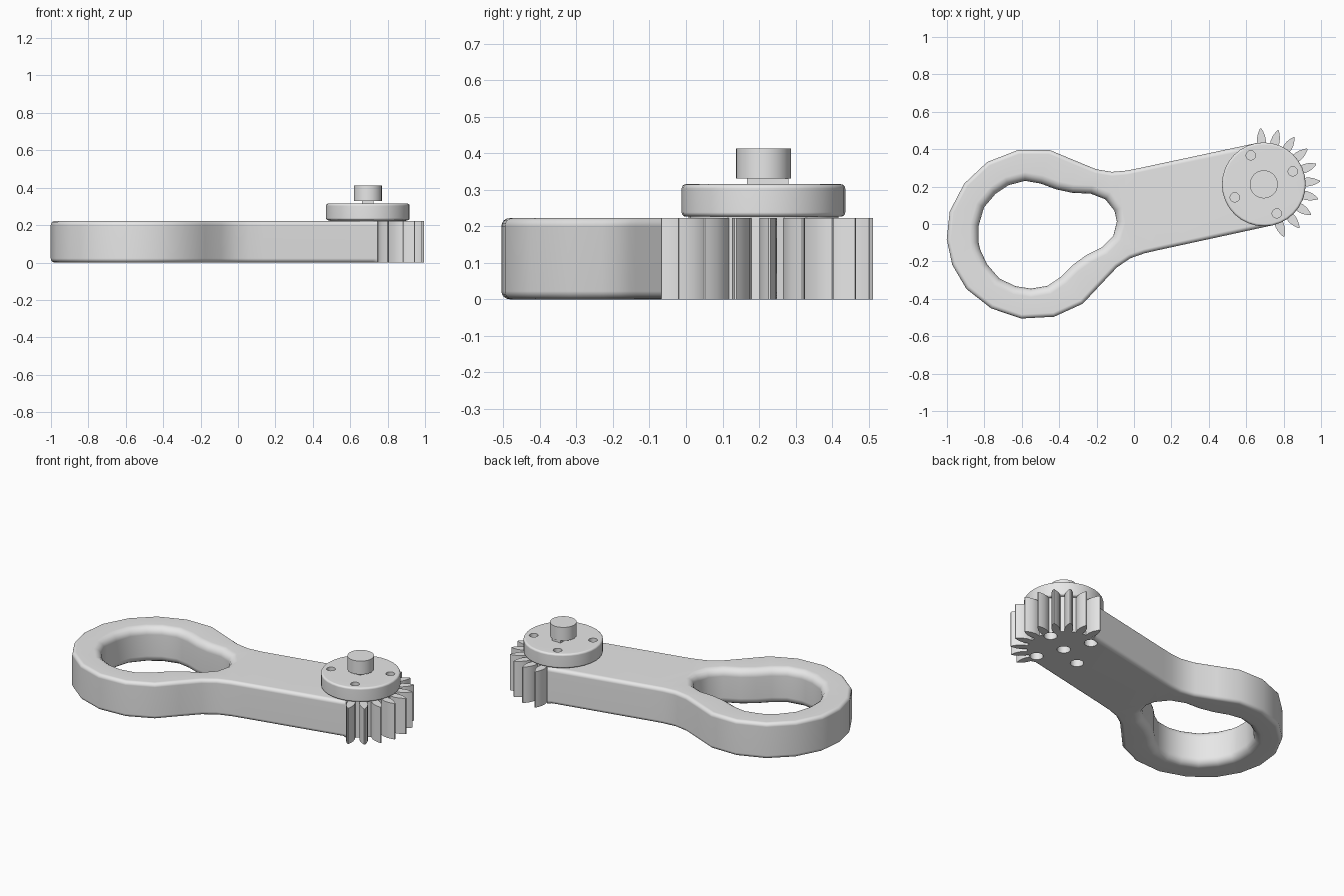
import bpy, bmesh
from math import sin, cos, pi, radians
from mathutils import Vector, Matrix

cube = bpy.data.objects.get("Cube")
if cube:
    bpy.data.objects.remove(cube)

PIVOT = Vector((0.694, 0.212, 0))
TILT = radians(12.15)
TOP = 0.222

grey = bpy.data.materials.new("plain grey")
grey.use_nodes = True
grey.diffuse_color = (0.8, 0.8, 0.8, 1)
grey.node_tree.nodes["Principled BSDF"].inputs["Base Color"].default_value = (0.8, 0.8, 0.8, 1)


def circle(radius, sides, center=(0, 0)):
    c = Vector(center)
    return [c + radius * Vector((cos(2 * pi * i / sides), sin(2 * pi * i / sides))) for i in range(sides)]


def offset(points, weights, distance):
    """Move a counter-clockwise outline inwards, with mitred corners."""
    out = []
    for i, p in enumerate(points):
        a = (p - points[i - 1]).normalized()
        b = (points[(i + 1) % len(points)] - p).normalized()
        n1, n2 = Vector((-a.y, a.x)), Vector((-b.y, b.x))
        out.append(p + (n1 + n2) / max(0.3, 1 + n1.dot(n2)) * distance * weights[i])
    return out


def plate(name, contours, low, high, tilt=TILT, steps=4):
    """Extrude contours (points, weights, bevel); negative bevels widen holes."""
    bm = bmesh.new()
    rims = {0: [], 1: []}
    for points, weights, bevel in contours:
        weights = weights or [1] * len(points)
        levels = [(low, 0), (high, 0)]
        if bevel:
            size = abs(bevel)
            arc = [(size * (1 - sin(pi / 2 * k / steps)), size * (1 - cos(pi / 2 * k / steps)))
                   for k in range(steps + 1)]
            levels = [(low + dz, inset) for dz, inset in reversed(arc)]
            levels += [(high - dz, inset) for dz, inset in arc]
        loops = []
        for z, inset in levels:
            flat = offset(points, weights, inset if bevel > 0 else -inset)
            loops.append([bm.verts.new((p.x, p.y, z)) for p in flat])
        n = len(points)
        for a, b in zip(loops, loops[1:]):
            for i in range(n):
                j = (i + 1) % n
                bm.faces.new((a[i], a[j], b[j], b[i]))
        for side, loop in ((0, loops[0]), (1, loops[-1])):
            rims[side] += [bm.edges.get((loop[i], loop[i - 1])) for i in range(n)]
    for side, rim in rims.items():
        bmesh.ops.triangle_fill(bm, edges=rim, use_beauty=True, normal=(0, 0, 1))
    bmesh.ops.recalc_face_normals(bm, faces=bm.faces)
    mesh = bpy.data.meshes.new(name)
    bm.to_mesh(mesh)
    bm.free()
    mesh.materials.append(grey)
    obj = bpy.data.objects.new(name, mesh)
    bpy.context.collection.objects.link(obj)
    obj.matrix_world = Matrix.Translation(PIVOT) @ Matrix.Rotation(tilt, 4, 'Z')
    bpy.ops.object.select_all(action='DESELECT')
    obj.select_set(True)
    bpy.context.view_layer.objects.active = obj
    bpy.ops.object.shade_smooth_by_angle(angle=radians(35))
    normals = obj.modifiers.new("soft edges", 'WEIGHTED_NORMAL')
    normals.keep_sharp = True
    return obj


# Gear sector: ten leaf-shaped teeth around the pivot
tooth = [(0.205, 0.02), (0.235, 0.024), (0.262, 0.02), (0.285, 0.011), (0.3, 0.003)]
tooth = [(r, -w) for r, w in tooth] + [(r, w) for r, w in reversed(tooth)]
gear = []
for k in range(10):
    turn = Matrix.Rotation(radians(-81 + 18 * k), 2)
    gear += [turn @ Vector(p) for p in tooth]

# Arm and ring handle: one half, mirrored about the long axis
half = [(0.02, 0.224), (0.62, 0.225), (0.70, 0.226), (0.78, 0.236), (0.86, 0.268),
        (0.965, 0.34), (1.08, 0.42), (1.245, 0.456), (1.42, 0.428), (1.565, 0.341),
        (1.672, 0.212), (1.719, 0.07)]
upper = [Vector((-u, v)) for u, v in half]
lower = [Vector((p.x, -p.y)) for p in reversed(upper)]
corner = Vector((0.005, 0.224))
outline = gear + [corner] + upper + lower + [Vector((corner.x, -corner.y))]
weights = [0] * (len(gear) + 1) + [1] * (2 * len(half)) + [0]

# Keyhole-like opening of the handle
opening = [(0.81, 0.03), (0.845, 0.10), (0.915, 0.146), (1.01, 0.171), (1.09, 0.207),
           (1.165, 0.255), (1.244, 0.287), (1.335, 0.283), (1.412, 0.253),
           (1.488, 0.195), (1.537, 0.105), (1.556, 0.02)]
hole = [Vector((-u, v)) for u, v in opening]
hole = hole + [Vector((p.x, -p.y)) for p in reversed(hole)]

# Screw positions, shared by the arm and the disc
screws = [(0.17 * cos(a), 0.17 * sin(a)) for a in (radians(12 + 90 * k) for k in range(4))]

bores = [(circle(0.038, 20, c), None, 0) for c in screws + [(0, 0)]]
plate("arm_with_gear", [(outline, weights, 0.022), (hole, None, -0.045)] + bores, 0, TOP)

# Mounting disc with shallow screw holes and its hidden base
sockets = [(circle(0.025, 16, c), None, 0) for c in screws]
plate("mounting_disc", [(circle(0.224, 32), None, 0.012)] + sockets, TOP + 0.004, 0.315)
plate("disc_base", [(circle(0.205, 32), None, 0)], TOP, 0.265)

# Shaft: narrow key and round cap
key = [Vector(p) for p in ((-0.03, -0.045), (0.03, -0.045), (0.03, 0.068), (-0.03, 0.068))]
plate("shaft_key", [(key, None, 0)], 0.30, 0.34, tilt=0)
plate("shaft_cap", [(circle(0.075, 28), None, 0)], 0.33, 0.413)
